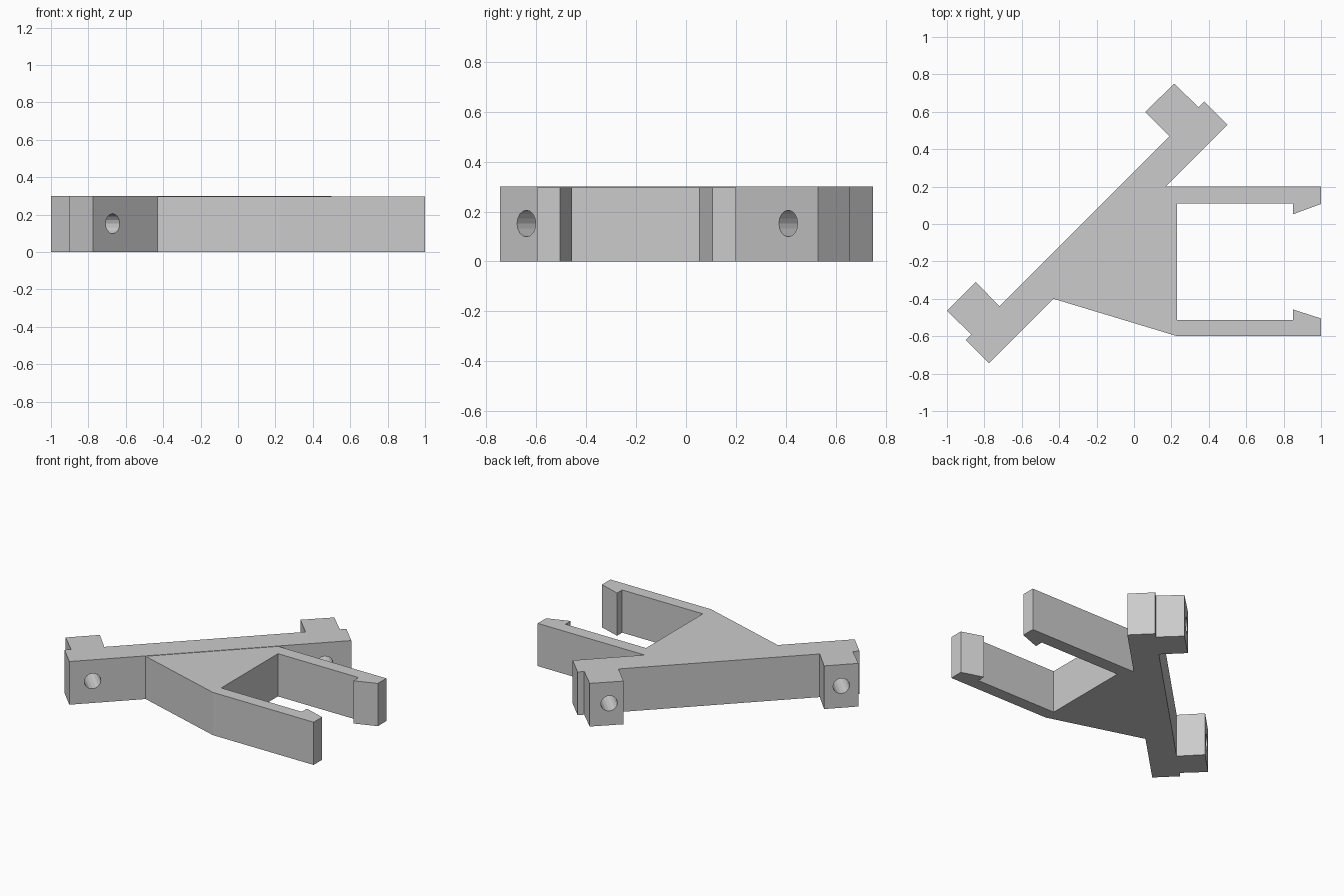
import bpy, bmesh
from math import pi
from mathutils import Matrix, Vector

if "Cube" in bpy.data.objects:
    bpy.data.objects.remove(bpy.data.objects["Cube"], do_unlink=True)

grey = bpy.data.materials.new("plain grey")
grey.use_nodes = True
colour = (0.6, 0.6, 0.6, 1)
grey.diffuse_color = colour
grey.node_tree.nodes["Principled BSDF"].inputs["Base Color"].default_value = colour


def finish(name, bm):
    bmesh.ops.recalc_face_normals(bm, faces=bm.faces)
    mesh = bpy.data.meshes.new(name)
    bm.to_mesh(mesh)
    bm.free()
    mesh.materials.append(grey)
    obj = bpy.data.objects.new(name, mesh)
    bpy.context.collection.objects.link(obj)
    return obj


def extruded(name, outline, height):
    """Flat outline in plan, raised from the ground to the given height."""
    bm = bmesh.new()
    face = bm.faces.new([bm.verts.new((x, y, 0)) for x, y in outline])
    top = bmesh.ops.extrude_face_region(bm, geom=[face])["geom"]
    bmesh.ops.translate(bm, vec=(0, 0, height),
                        verts=[v for v in top if isinstance(v, bmesh.types.BMVert)])
    return finish(name, bm)


# Diagonal bar with a square foot at each end
bar = extruded("mounting_bar", [
    (-0.775, -0.745), (0.5, 0.53), (0.375, 0.655), (0.345, 0.625),
    (0.215, 0.75), (0.06, 0.6), (0.19, 0.47),
    (-0.72, -0.44), (-0.845, -0.31), (-1, -0.465), (-0.87, -0.59), (-0.9, -0.62),
], 0.3)

# Screw holes straight through the bar and both feet
for x, y in ((-0.795, -0.515), (0.255, 0.535)):
    bm = bmesh.new()
    axis = Vector((-1, 1, 0)).to_track_quat('Z', 'Y').to_matrix().to_4x4()
    bmesh.ops.create_cone(bm, cap_ends=True, segments=16, radius1=0.053,
                          radius2=0.053, depth=0.8,
                          matrix=Matrix.Translation((x, y, 0.152)) @ axis)
    cutter = finish("hole_cutter", bm)
    cutter.hide_render = True
    cut = bar.modifiers.new("screw hole", 'BOOLEAN')
    cut.operation = 'DIFFERENCE'
    cut.solver = 'EXACT'
    cut.object = cutter
    bpy.context.view_layer.objects.active = bar
    bpy.ops.object.modifier_apply(modifier=cut.name)
    bpy.data.objects.remove(cutter, do_unlink=True)

# Tapered bracket ending in two hooked clip arms
extruded("clip_bracket", [
    (-0.43, -0.4), (0.225, -0.598), (1, -0.598), (1, -0.505),
    (0.85, -0.457), (0.85, -0.513), (0.23, -0.513),
    (0.23, 0.11), (0.85, 0.11), (0.85, 0.052), (1, 0.107),
    (1, 0.2), (0.17, 0.2),
], 0.297)
